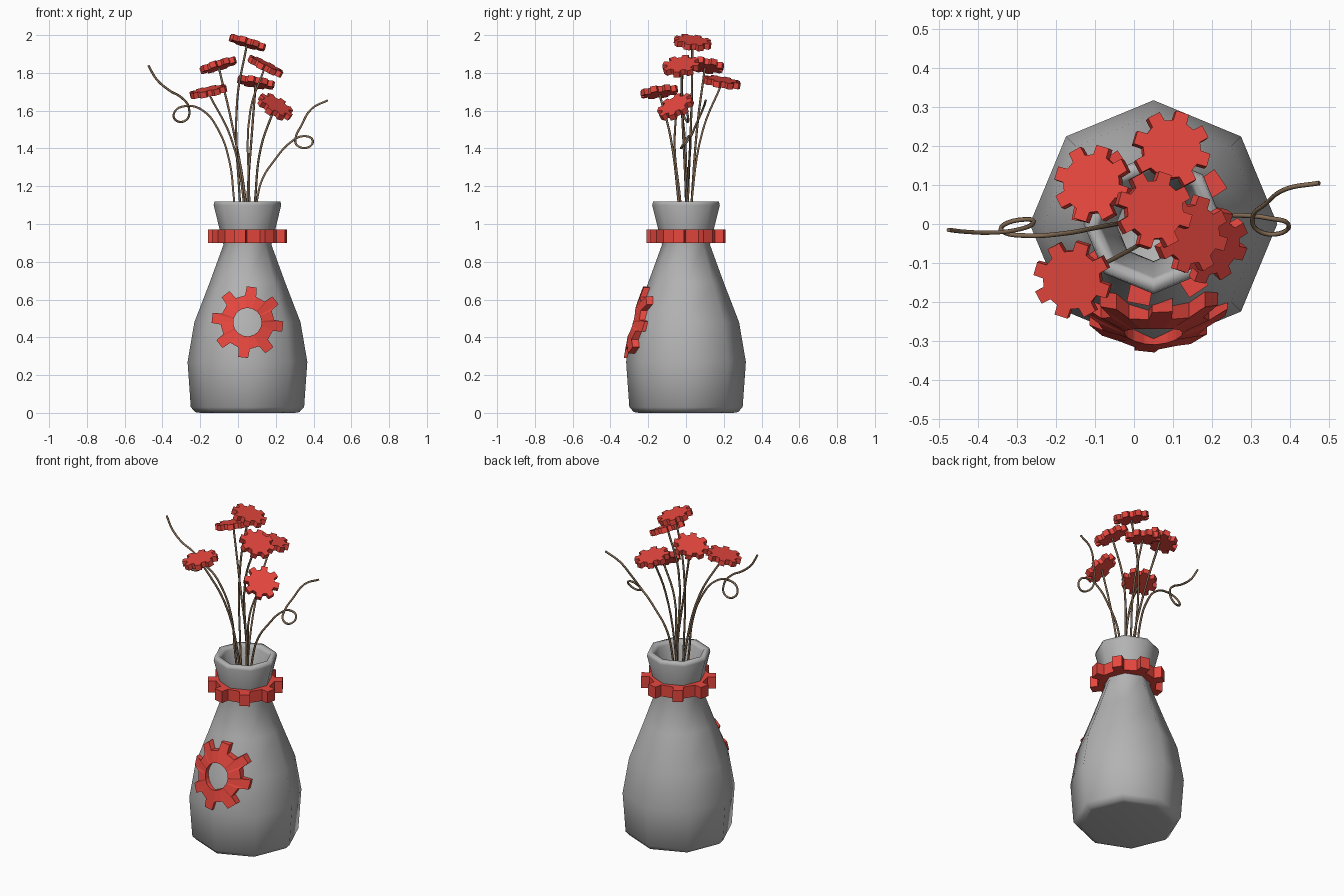
import bpy, bmesh, math
from mathutils import Vector

if "Cube" in bpy.data.objects:
    bpy.data.objects.remove(bpy.data.objects["Cube"])

def material(name, rgb):
    m = bpy.data.materials.new(name)
    m.diffuse_color = (*rgb, 1)
    m.use_nodes = True
    m.node_tree.nodes["Principled BSDF"].inputs["Base Color"].default_value = m.diffuse_color
    return m

GREY = material("vase grey", (0.45, 0.45, 0.45))
RED = material("gear red", (0.82, 0.065, 0.05))
BROWN = material("stem brown", (0.23, 0.15, 0.09))
CX = 0.05  # vase axis

def finish(bm, name, mat):
    bmesh.ops.recalc_face_normals(bm, faces=bm.faces)
    me = bpy.data.meshes.new(name)
    bm.to_mesh(me)
    bm.free()
    me.materials.append(mat)
    ob = bpy.data.objects.new(name, me)
    bpy.context.collection.objects.link(ob)
    return ob

def gear(name, root, tip, thick, phase, place, hole=0.0, half=(15, 9)):
    """Eight-toothed gear in local xy; place() maps each local point to the model."""
    bm = bmesh.new()
    outer, inner = [], []
    for k in range(8):
        for d, r in ((-half[0], root), (-half[1], tip), (half[1], tip), (half[0], root)):
            a = math.radians(phase + 45 * k + d)
            outer.append((r * math.cos(a), r * math.sin(a)))
            inner.append((hole * math.cos(a), hole * math.sin(a)))
    def ring(pts, h):
        return [bm.verts.new(place(Vector((x, y, h)))) for x, y in pts]
    def bridge(a, b):
        for i in range(len(a)):
            j = (i + 1) % len(a)
            bm.faces.new((a[i], a[j], b[j], b[i]))
    lo, hi = ring(outer, -thick / 2), ring(outer, thick / 2)
    bridge(lo, hi)
    if hole:
        ilo, ihi = ring(inner, -thick / 2), ring(inner, thick / 2)
        bridge(hi, ihi)
        bridge(ihi, ilo)
        bridge(ilo, lo)
    else:
        bm.faces.new(hi)
        bm.faces.new(lo)
    return finish(bm, name, RED)

# Vase: eight-sided hollow lathe, outside from the base up, then down the inside
outside = [(0.25, 0), (0.275, 0.004), (0.3, 0.03), (0.317, 0.27), (0.281, 0.48), (0.2, 0.69),
           (0.127, 0.89), (0.137, 0.93), (0.179, 1.10), (0.174, 1.12)]
inside = [(0.146, 1.12), (0.136, 1.10), (0.1, 0.93), (0.095, 0.89), (0.17, 0.69), (0.24, 0.3), (0.22, 0.06)]
bm = bmesh.new()
rings = [[bm.verts.new((CX + r * math.cos(k * math.pi / 4), r * math.sin(k * math.pi / 4), z))
          for k in range(8)] for r, z in outside + inside]
for a, b in zip(rings, rings[1:]):
    for i in range(8):
        j = (i + 1) % 8
        bm.faces.new((a[i], a[j], b[j], b[i]))
bm.faces.new(rings[0])
bm.faces.new(rings[-1])
vase = finish(bm, "vase", GREY)
bpy.context.view_layer.objects.active = vase
vase.select_set(True)
bpy.ops.object.shade_smooth()
vase.select_set(False)

# Collar gear round the neck
gear("collar_gear", 0.165, 0.21, 0.07, 34, lambda p: p + Vector((CX, 0, 0.935)), hole=0.115, half=(10, 8))

# Front gear, gently bent over the front ridge of the vase
def on_vase(p):
    z = 0.48 + p.y
    radius = 0.268 - 0.27 * p.y - 0.35 * p.y ** 2
    return Vector((CX + p.x, -(radius - 2.0 * p.x ** 2) - p.z, z))

gear("front_gear", 0.142, 0.19, 0.045, 83, on_vase, hole=0.075, half=(12, 8))

# Stems and tendrils: round tubes through a few points
def tube(name, pts, r=0.006):
    cu = bpy.data.curves.new(name, 'CURVE')
    cu.dimensions = '3D'
    cu.bevel_depth, cu.bevel_resolution, cu.resolution_u = r, 1, 5
    cu.use_fill_caps = True
    s = cu.splines.new('BEZIER')
    s.bezier_points.add(len(pts) - 1)
    for b, p in zip(s.bezier_points, pts):
        b.co = p
        b.handle_left_type = b.handle_right_type = 'AUTO'
    cu.materials.append(BROWN)
    ob = bpy.data.objects.new(name, cu)
    bpy.context.collection.objects.link(ob)
    bpy.context.view_layer.objects.active = ob
    ob.select_set(True)
    bpy.ops.object.convert(target='MESH')
    bpy.context.object.select_set(False)

# Gear flowers: head centre, facing direction, stem points at the mouth and half way
flowers = [
    ((0.05, 0.035, 1.96), (0.3, 0.12, 1), (0.01, 0.01, 1.12), (-0.005, 0.03, 1.65)),
    ((-0.105, 0.102, 1.84), (-0.3, 0.14, 1), (0.04, 0.03, 1.12), (-0.03, 0.06, 1.52)),
    ((0.145, -0.025, 1.835), (0.5, -0.13, 1), (0.06, 0.0, 1.12), (0.065, -0.02, 1.6)),
    ((-0.157, -0.142, 1.70), (-0.2, -0.13, 1), (0.03, -0.04, 1.12), (-0.035, -0.08, 1.45)),
    ((0.095, 0.19, 1.75), (0.17, 0.17, 1), (0.05, 0.03, 1.12), (0.075, 0.09, 1.5)),
    ((0.197, -0.055, 1.62), (0.6, -0.52, 1), (0.09, -0.03, 1.12), (0.12, -0.06, 1.4)),
]
for n, (head, facing, mouth, mid) in enumerate(flowers, 1):
    head, facing = Vector(head), Vector(facing).normalized()
    turn = Vector((0, 0, 1)).rotation_difference(facing)
    gear(f"flower_gear_{n}", 0.075, 0.1, 0.032, 28, lambda p: turn @ p + head, half=(14, 10))
    tube(f"flower_stem_{n}", [(CX, 0, 0.6), mouth, mid, head - facing * 0.01])

tube("left_tendril", [(CX, 0, 0.6), (-0.02, 0, 1.12), (-0.045, 0, 1.33), (-0.1, -0.01, 1.49),
                      (-0.185, -0.025, 1.6), (-0.27, -0.03, 1.625), (-0.335, -0.02, 1.595),
                      (-0.33, 0.0, 1.55), (-0.275, 0.012, 1.55), (-0.26, 0.0, 1.615),
                      (-0.3, -0.015, 1.67), (-0.36, -0.022, 1.705), (-0.43, -0.02, 1.765),
                      (-0.475, -0.015, 1.84)])
tube("right_tendril", [(CX, 0, 0.6), (0.1, 0, 1.12), (0.13, 0.01, 1.24), (0.195, 0.018, 1.34),
                       (0.275, 0.022, 1.43), (0.345, 0.015, 1.465), (0.395, 0.0, 1.445),
                       (0.37, -0.025, 1.405), (0.315, -0.015, 1.415), (0.305, 0.02, 1.455),
                       (0.335, 0.05, 1.52), (0.39, 0.09, 1.61), (0.475, 0.105, 1.655)])
